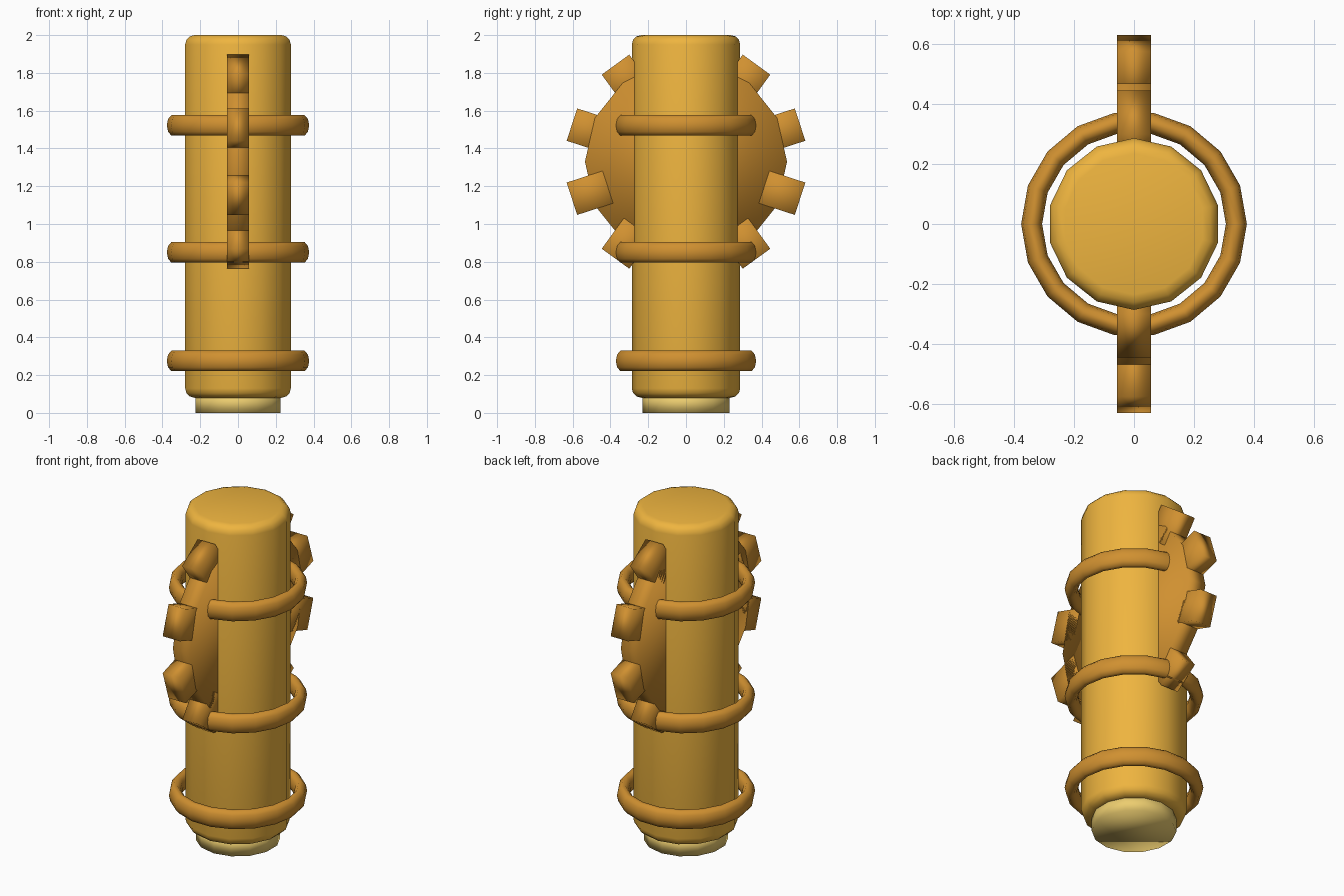
import bpy, math
from mathutils import Matrix

if "Cube" in bpy.data.objects:
    bpy.data.objects.remove(bpy.data.objects["Cube"])


def material(name, rgb):
    m = bpy.data.materials.new(name)
    m.diffuse_color = (*rgb, 1)
    m.use_nodes = True
    m.node_tree.nodes["Principled BSDF"].inputs["Base Color"].default_value = m.diffuse_color
    return m


gold = material("gold", (0.86, 0.46, 0.05))
bronze = material("bronze", (0.63, 0.28, 0.03))
pale = material("pale_gold", (0.84, 0.61, 0.16))


def finish(name, mat):
    o = bpy.context.object
    o.name = name
    o.data.materials.append(mat)
    bpy.ops.object.shade_smooth()
    return o


def cylinder(name, r, z0, z1, mat):
    bpy.ops.mesh.primitive_cylinder_add(vertices=14, radius=r, depth=z1 - z0,
                                        location=(0, 0, (z0 + z1) / 2))
    return finish(name, mat)


# main column with rounded rims
body = cylinder("column", 0.287, 0.08, 2.0, gold)
bev = body.modifiers.new("rim", 'BEVEL')
bev.width = 0.05
bev.segments = 3
bev.limit_method = 'ANGLE'

# small foot under the column
cylinder("foot", 0.23, 0.0, 0.10, pale)

# three loose rings with a tall oval section
for i, z in enumerate((0.275, 0.85, 1.522)):
    bpy.ops.mesh.primitive_torus_add(major_segments=18, minor_segments=10,
                                     major_radius=0.342, minor_radius=0.035)
    ring = finish(f"ring_{i + 1}", bronze)
    ring.data.transform(Matrix.Diagonal((1, 1, 1.63, 1)))
    ring.location.z = z

# gear wheel standing in the side plane
GEAR_Z, GEAR_R, THICK = 1.33, 0.535, 0.115
bpy.ops.mesh.primitive_cylinder_add(vertices=14, radius=GEAR_R, depth=THICK,
                                    location=(0, 0, GEAR_Z),
                                    rotation=(0, math.pi / 2, 0))
finish("gear_disc", bronze)

# ten square teeth around the wheel
for i in range(10):
    a = math.radians(18 + 36 * i)
    bpy.ops.mesh.primitive_cube_add(
        size=1, rotation=(a, 0, 0),
        location=(0, GEAR_R * math.cos(a), GEAR_Z + GEAR_R * math.sin(a)))
    tooth = finish(f"gear_tooth_{i + 1}", bronze)
    tooth.scale = (THICK, 0.2, 0.18)
